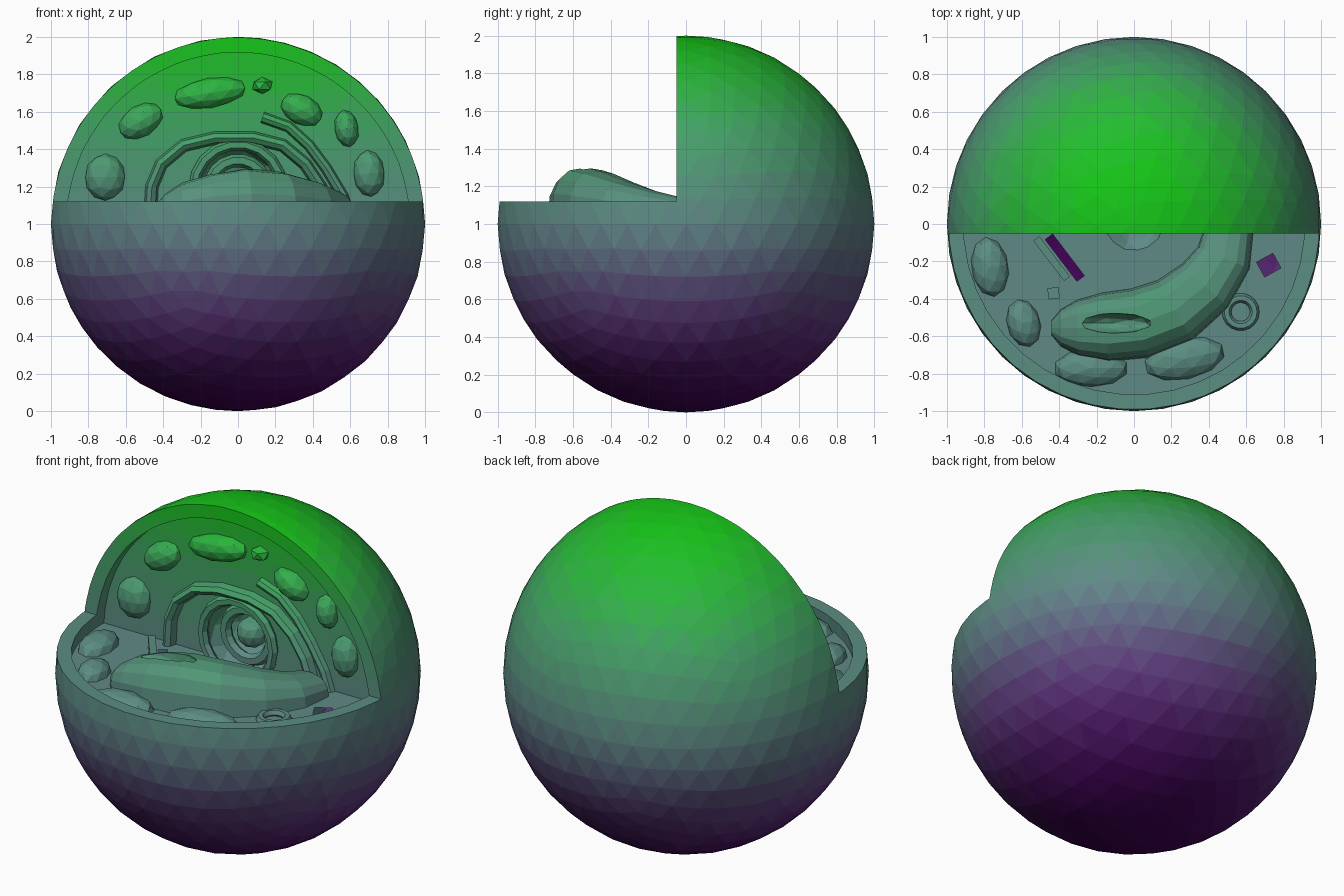
import bpy, bmesh, math
from mathutils import Vector, Matrix

if "Cube" in bpy.data.objects:
    bpy.data.objects.remove(bpy.data.objects["Cube"])

FLOOR, WALL = 1.04, 0.03          # recessed floor height and back wall depth
parts = []

def make(name, bm, part=True):
    me = bpy.data.meshes.new(name)
    bmesh.ops.recalc_face_normals(bm, faces=bm.faces)
    bm.to_mesh(me)
    bm.free()
    ob = bpy.data.objects.new(name, me)
    bpy.context.collection.objects.link(ob)
    if part:
        parts.append(ob)
    return ob

def ball(name, loc, size, rot=(0, 0, 0), sub=2, part=True):
    bm = bmesh.new()
    bmesh.ops.create_icosphere(bm, subdivisions=sub, radius=1)
    r = Matrix.Rotation(rot[2], 4, 'Z') @ Matrix.Rotation(rot[1], 4, 'Y')
    bm.transform(Matrix.Translation(loc) @ r @ Matrix.Diagonal((*size, 1)))
    return make(name, bm, part)

def box(name, lo, hi, turn=0, part=False):
    lo, hi = Vector(lo), Vector(hi)
    bm = bmesh.new()
    bmesh.ops.create_cube(bm, size=1)
    bm.transform(Matrix.Translation((lo + hi) / 2) @ Matrix.Rotation(turn, 4, 'Z')
                 @ Matrix.Diagonal((*(hi - lo), 1)))
    return make(name, bm, part)

def boolean(ob, cutter, op='DIFFERENCE'):
    m = ob.modifiers.new('cut', 'BOOLEAN')
    m.operation, m.object, m.solver = op, cutter, 'EXACT'
    bpy.context.view_layer.objects.active = ob
    bpy.ops.object.modifier_apply(modifier=m.name)
    bpy.data.objects.remove(cutter)

def loft(name, sections, n=10, power=1.0):
    """sections: (centre, side vector, up vector); closed ends"""
    bm = bmesh.new()
    rings = []
    for c, s, u in sections:
        ring = []
        for i in range(n):
            a = 2 * math.pi * i / n
            co, si = (math.copysign(abs(f(a)) ** power, f(a)) for f in (math.cos, math.sin))
            ring.append(bm.verts.new(c + s * co + u * si))
        rings.append(ring)
    for a, b in zip(rings, rings[1:]):
        for i in range(n):
            bm.faces.new((a[i], a[(i + 1) % n], b[(i + 1) % n], b[i]))
    bm.faces.new(rings[0])
    bm.faces.new(rings[-1])
    return make(name, bm)

def wall_arch(name, pts, w, d):
    """raised band lying on the back wall, path given in x, z"""
    p = [Vector((x, WALL, z)) for x, z in pts]
    secs = []
    for i, c in enumerate(p):
        t = (p[min(i + 1, len(p) - 1)] - p[max(i - 1, 0)]).normalized()
        secs.append((c, Vector((-t.z, 0, t.x)) * w, Vector((0, -d, 0))))
    return loft(name, secs, 8)

def ring(name, loc, major, minor, axis):
    bm = bmesh.new()
    n, k = 18, 6
    grid = [[bm.verts.new(((major + minor * math.cos(2 * math.pi * j / k)) * math.cos(2 * math.pi * i / n),
                           (major + minor * math.cos(2 * math.pi * j / k)) * math.sin(2 * math.pi * i / n),
                           minor * math.sin(2 * math.pi * j / k))) for j in range(k)] for i in range(n)]
    for i in range(n):
        for j in range(k):
            a, b = grid[i], grid[(i + 1) % n]
            bm.faces.new((a[j], b[j], b[(j + 1) % k], a[(j + 1) % k]))
    if axis == 'Y':
        bm.transform(Matrix.Rotation(math.pi / 2, 4, 'X'))
    bm.transform(Matrix.Translation(loc))
    return make(name, bm)

# Cell body: sphere with the upper front quarter removed and a recess inside the rim
body = ball('cell_body', (0, 0, 1), (1, 1, 1), sub=4)
boolean(body, box('quarter_cutter', (-2, -2, 1.12), (2, -0.05, 3)))
recess = ball('recess_cutter', (0, 0, 1), (.92, .92, .92), sub=4, part=False)
boolean(recess, box('recess_limit', (-2, -2, FLOOR), (2, WALL, 3)), 'INTERSECT')
boolean(body, recess)

# Nucleus bowl and openings through the floor
nuc = Vector((0, .02, 1.19))
boolean(body, ball('bowl_cutter', nuc, (.23, .23, .23), part=False))
for x, y, w, l, turn in [(-.37, -.18, .05, .28, .65), (.72, -.22, .1, .09, .5)]:
    boolean(body, box('hole_cutter', (x - w / 2, y - l / 2, .9), (x + w / 2, y + l / 2, 1.1), turn))
bm = bmesh.new()
bm.from_mesh(body.data)
bad = [f for f in bm.faces
       if (f.calc_center_median() - Vector((0, 0, 1))).length < .85
       and f.calc_center_median().z < FLOOR - .01
       and (f.calc_center_median() - nuc).length > .27]
bmesh.ops.delete(bm, geom=bad, context='FACES')
# slice the cut wall so it can follow the height colouring
bmesh.ops.triangulate(bm, faces=bm.faces)
for k in range(12, 20):
    fs = [f for f in bm.faces if abs(f.normal.y) > .95 and f.calc_center_median().y < .1
          and f.calc_center_median().z > 1.05 and f.calc_center_median().y > -.2]
    geom = fs + list({e for f in fs for e in f.edges}) + list({v for f in fs for v in f.verts})
    bmesh.ops.bisect_plane(bm, geom=geom, plane_co=(0, 0, k / 10), plane_no=(0, 0, 1))
bm.to_mesh(body.data)
bm.free()

# Nucleus rings and core
ring('nucleus_outer_ring', (0, 0, 1.19), .235, .03, 'Y')
ring('nucleus_inner_ring', (0, .1, 1.19), .15, .035, 'Y')
ball('nucleus_core', (0, .14, 1.19), (.09, .09, .09))

# Folded membranes around the nucleus
wall_arch('inner_membrane', [(-.47, 1.03), (-.46, 1.2), (-.41, 1.32), (-.29, 1.42), (-.12, 1.46), (.08, 1.46),
                             (.24, 1.42), (.36, 1.32), (.44, 1.2), (.5, 1.03)], .035, .06)
wall_arch('outer_membrane', [(.13, 1.57), (.27, 1.52), (.38, 1.42), (.47, 1.3), (.56, 1.15), (.6, 1.03)], .03, .04)

# Oval bodies on the wall: x, z, half width, half height, tilt
for x, z, a, b, t in [(-.71, 1.25, .11, .125, 0), (-.52, 1.55, .13, .085, 30), (-.15, 1.7, .2, .08, 9),
                      (.34, 1.61, .12, .08, -27), (.58, 1.51, .065, .1, 10), (.70, 1.27, .085, .125, 5)]:
    ball('wall_oval', (x, WALL, z), (a, .075, b), (0, -math.radians(t), 0))
ball('wall_granule', (.13, WALL, 1.74), (.06, .06, .045), sub=1)

# Oval bodies on the floor: x, y, half length, half width, turn
for x, y, a, b, t in [(-.77, -.23, .1, .16, 8), (-.59, -.53, .09, .13, 15),
                      (-.23, -.77, .2, .1, 0), (.27, -.72, .22, .11, 12)]:
    ball('floor_oval', (x, y, FLOOR), (a, b, .075), (0, 0, math.radians(t)))
ring('floor_ring', (.57, -.47, FLOOR + .01), .075, .025, 'Z')
box('floor_granule', (-.46, -.4, 1.02), (-.4, -.34, 1.08), .1, True)
box('floor_ridge', (-.46, -.32, 1.0), (-.42, -.05, 1.11), .65, True)

# Large curved body rising from the floor: x, y, half width, top
path = [(.51, -.02, .13, 1.14), (.48, -.18, .15, 1.18), (.38, -.33, .17, 1.23), (.22, -.46, .185, 1.28),
        (.03, -.53, .19, 1.3), (-.15, -.55, .185, 1.27), (-.3, -.555, .15, 1.22), (-.39, -.555, .1, 1.16),
        (-.44, -.555, .04, 1.1)]
secs = []
for i, (x, y, w, top) in enumerate(path):
    a, b = path[max(i - 1, 0)], path[min(i + 1, len(path) - 1)]
    t = Vector((b[0] - a[0], b[1] - a[1], 0)).normalized()
    secs.append((Vector((x, y, 1.03)), Vector((-t.y, t.x, 0)) * w, Vector((0, 0, top - 1.03))))
fold = loft('curved_body', secs, 16, .75)
boolean(fold, ball('slot_cutter', (-.11, -.53, 1.28), (.21, .055, .1), part=False))

# Height colouring: purple base, grey-teal middle, green top
stops = [(.25, 0, .33), (.38, .24, .5), (.38, .53, .53), (.27, .63, .4), (.1, .78, .1)]
BANDS = 32
mats = []
for k in range(BANDS):
    s = (k + .5) / BANDS * 4
    i = min(int(s), 3)
    c = Vector(stops[i]).lerp(Vector(stops[i + 1]), s - i)
    m = bpy.data.materials.new(f'height_{k:02d}')
    m.diffuse_color = (*(v ** 2.2 for v in c), 1)
    m.use_nodes = True
    m.node_tree.nodes["Principled BSDF"].inputs["Base Color"].default_value = m.diffuse_color
    mats.append(m)
for ob in parts:
    ob.data.materials.clear()
    bands = [max(0, min(BANDS - 1, int(p.center.z / 2 * BANDS))) for p in ob.data.polygons]
    used = sorted(set(bands))
    for k in used:
        ob.data.materials.append(mats[k])
    for p, k in zip(ob.data.polygons, bands):
        p.material_index = used.index(k)
        p.use_smooth = False
